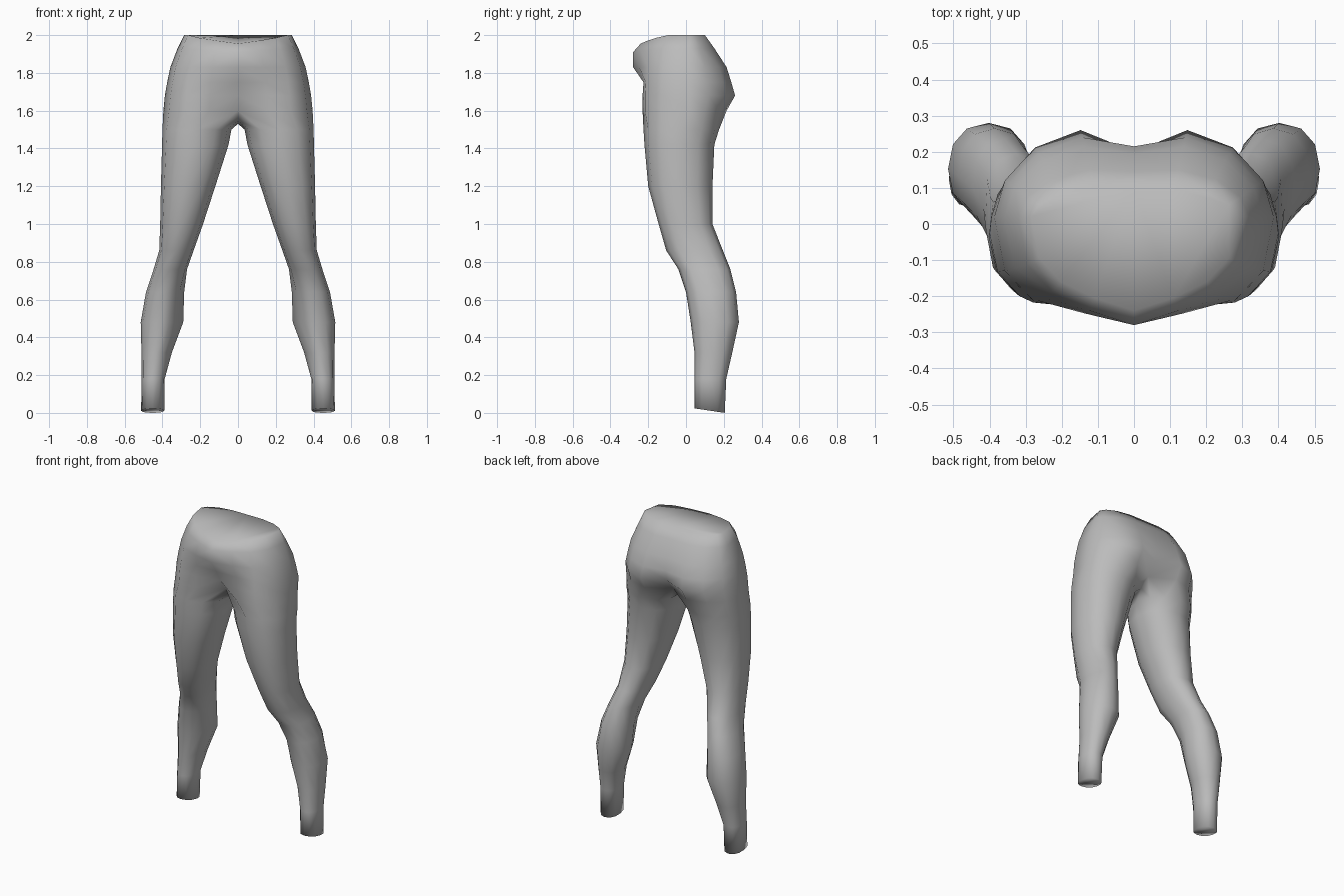
import bpy, bmesh, math

if "Cube" in bpy.data.objects:
    bpy.data.objects.remove(bpy.data.objects["Cube"])

grey = bpy.data.materials.new("mid_grey")
grey.diffuse_color = (0.5, 0.5, 0.5, 1)
grey.use_nodes = True
grey.node_tree.nodes["Principled BSDF"].inputs["Base Color"].default_value = grey.diffuse_color

bm = bmesh.new()
YC = 0.02  # depth of the widest point of the hips


def hip_ring(z, w, front, front_mid, back, back_mid, drop=0.0):
    """Half ring from the front centre around the hip to the back centre."""
    f1 = min(front, (front + front_mid) / 2)
    ys = [front_mid, f1, YC + (front - YC) * 0.95, YC + (front - YC) * 0.6, YC,
          YC + (back - YC) * 0.42, YC + (back - YC) * 0.8, back, back_mid]
    ring = []
    for i, y in enumerate(ys):
        x = 0 if i in (0, 8) else w * math.cos(math.radians(-90 + 22.5 * i))
        dz = drop * max(0, 1 - i / 3)
        ring.append(bm.verts.new((x, y, z - dz)))
    return ring


def leg_ring(z, x0, x1, y0, y1, taper=0.0, tilt=0.0):
    """Twelve-sided closed ring, slightly boxy, filling the given extents."""
    ring = []
    for i in range(12):
        a = math.radians(-120 + 30 * i)
        c, s = math.cos(a), math.sin(a)
        c = math.copysign(abs(c) ** 0.9, c) if abs(c) > 1e-6 else 0
        s = math.copysign(abs(s) ** 0.9, s) if abs(s) > 1e-6 else 0
        if s < 0 and c < 0:
            c *= 1 - taper * abs(s)   # slimmer inner shin in front of the calf
        ring.append(bm.verts.new(((x0 + x1) / 2 + c * (x1 - x0) / 2,
                                  (y0 + y1) / 2 + s * (y1 - y0) / 2,
                                  z - tilt * s)))
    return ring


def bridge(a, b, closed):
    n = len(a)
    for i in range(n if closed else n - 1):
        j = (i + 1) % n
        bm.faces.new((a[i], a[j], b[j], b[i]))


# hips: z, half width, front, front centre, back, back centre, waist dip
hips = [hip_ring(*r) for r in (
    (2.00, 0.285, -0.17, -0.24, 0.10, 0.10, 0.045),
    (1.93, 0.320, -0.20, -0.28, 0.15, 0.145, 0.02),
    (1.83, 0.358, -0.215, -0.28, 0.215, 0.195, 0),
    (1.75, 0.375, -0.225, -0.225, 0.24, 0.215, 0),
    (1.68, 0.387, -0.23, -0.19, 0.26, 0.20, 0),
    (1.60, 0.395, -0.23, -0.13, 0.215, 0.13, 0))]
for a, b in zip(hips, hips[1:]):
    bridge(a, b, False)
bm.faces.new(hips[0])  # waist cap

# crotch seam closes the lowest hip ring into the top of the leg
crotch = [bm.verts.new((0, y, z)) for y, z in ((0.07, 1.545), (0, 1.53), (-0.06, 1.545))]

# leg: z, inner x, outer x, front y, back y, shin taper, hem tilt
legs = [hips[-1] + crotch] + [leg_ring(*r) for r in (
    (1.50, 0.035, 0.400, -0.225, 0.175),
    (1.42, 0.050, 0.402, -0.22, 0.15),
    (1.20, 0.120, 0.408, -0.20, 0.14),
    (1.00, 0.185, 0.412, -0.145, 0.14),
    (0.86, 0.235, 0.417, -0.105, 0.195),
    (0.76, 0.270, 0.447, -0.04, 0.235),
    (0.64, 0.285, 0.487, 0.00, 0.265, 0.25),
    (0.48, 0.290, 0.515, 0.025, 0.28, 0.4),
    (0.32, 0.350, 0.511, 0.045, 0.245, 0.25),
    (0.18, 0.388, 0.510, 0.045, 0.213),
    (0.012, 0.390, 0.513, 0.045, 0.205, 0, 0.012))]
for a, b in zip(legs, legs[1:]):
    bridge(a, b, True)
bm.faces.new(legs[-1])  # hem cap

bmesh.ops.recalc_face_normals(bm, faces=bm.faces)
for f in bm.faces:
    f.smooth = True
mesh = bpy.data.meshes.new("leggings")
bm.to_mesh(mesh)
bm.free()
mesh.materials.append(grey)
obj = bpy.data.objects.new("leggings", mesh)
bpy.context.collection.objects.link(obj)

# second leg
mirror = obj.modifiers.new("mirror", 'MIRROR')
mirror.use_axis[0] = True
mirror.use_clip = True
mirror.merge_threshold = 0.001
